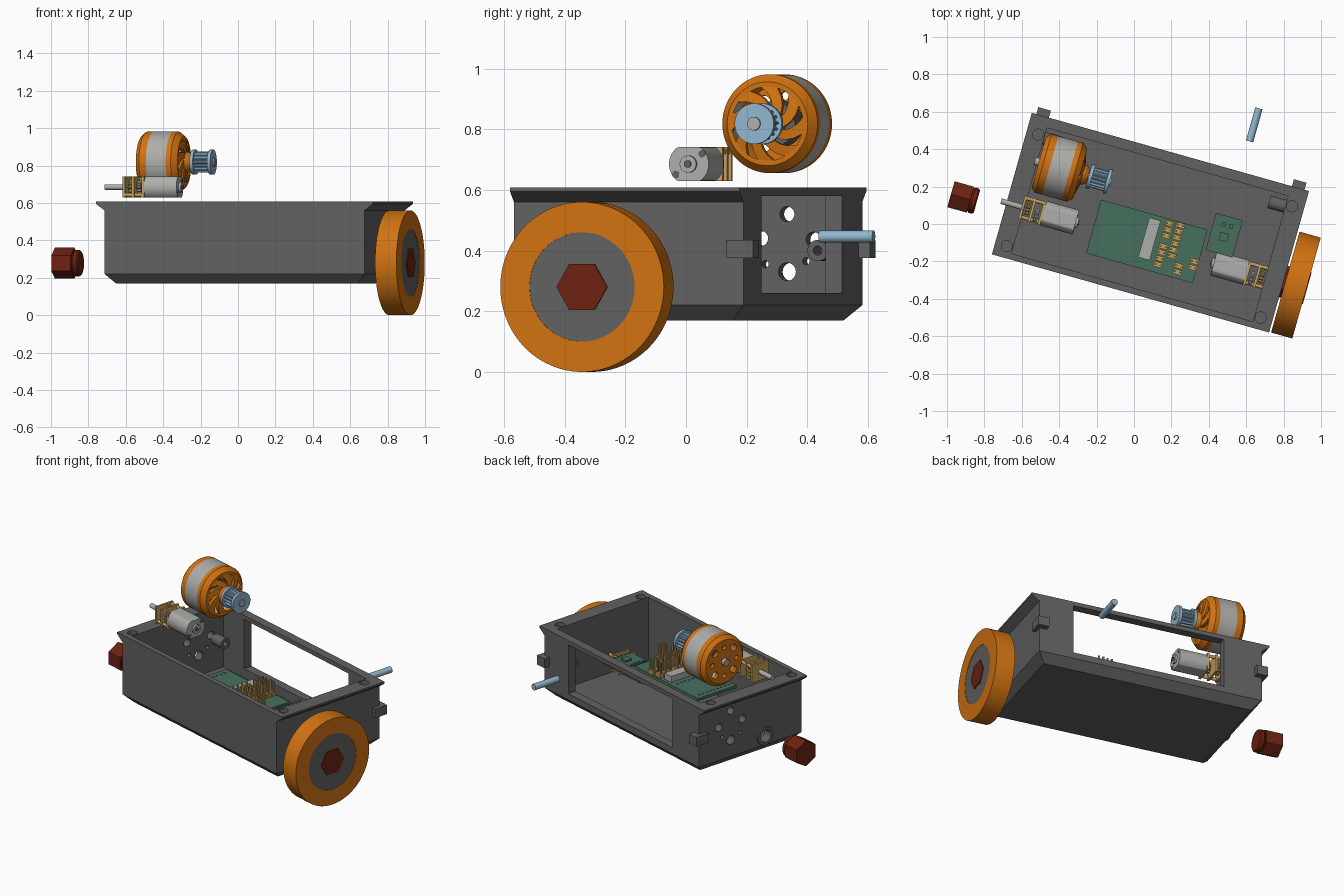
import bpy, bmesh, math
from mathutils import Matrix

cube = bpy.data.objects.get("Cube")
if cube:
    bpy.data.objects.remove(cube)

# Everything is laid out along the chassis axes, then turned into place
PLACE = Matrix.Translation((0.088, 0.007, 0)) @ Matrix.Rotation(math.radians(-15.75), 4, 'Z')


def material(name, *rgb):
    m = bpy.data.materials.new(name)
    m.use_nodes = True
    m.diffuse_color = (*rgb, 1)
    m.node_tree.nodes["Principled BSDF"].inputs["Base Color"].default_value = (*rgb, 1)
    return m


GREY = material("charcoal_grey", .12, .12, .12)
ORANGE = material("orange", .64, .17, .006)
SILVER = material("silver", .42, .42, .41)
BLUE = material("light_blue", .28, .47, .62)
RED = material("dark_red", .15, .016, .006)
GREEN = material("board_green", .06, .16, .11)
BRASS = material("brass", .56, .35, .11)


def finish(bm, name, mat):
    bmesh.ops.recalc_face_normals(bm, faces=bm.faces[:])
    me = bpy.data.meshes.new(name)
    bm.to_mesh(me)
    bm.free()
    me.materials.append(mat)
    ob = bpy.data.objects.new(name, me)
    bpy.context.collection.objects.link(ob)
    ob.matrix_world = PLACE
    return ob


def add_box(bm, lo, hi):
    size = [b - a for a, b in zip(lo, hi)]
    mid = [(a + b) / 2 for a, b in zip(lo, hi)]
    bmesh.ops.create_cube(bm, size=1, matrix=Matrix.Translation(mid) @ Matrix.Diagonal((*size, 1)))


def boxes(name, mat, *spans):
    bm = bmesh.new()
    for lo, hi in spans:
        add_box(bm, lo, hi)
    return finish(bm, name, mat)


def bridge(bm, rings, closed=False):
    n = len(rings[0])
    for a, b in zip(rings, rings[1:] + rings[:1] if closed else rings[1:]):
        for i in range(n):
            j = (i + 1) % n
            bm.faces.new((a[i], a[j], b[j], b[i]))
    if not closed:
        bm.faces.new(rings[0])
        bm.faces.new(rings[-1])


def add_lathe(bm, profile, v, z, n=48, closed=False, phase=0, teeth=False, flat=9):
    # Profile of (distance along x, radius) spun about an axis parallel to x
    rings = []
    for u, r in profile:
        ring = []
        for i in range(n):
            t = phase + math.tau * i / n
            q = r * (.85 if teeth and i // 2 % 2 else 1)
            dz = max(-flat, min(flat, q * math.sin(t)))
            ring.append(bm.verts.new((u, v + q * math.cos(t), z + dz)))
        rings.append(ring)
    bridge(bm, rings, closed)


def lathe(name, mat, profile, v, z, **kw):
    bm = bmesh.new()
    add_lathe(bm, profile, v, z, **kw)
    return finish(bm, name, mat)


def rod(u0, u1, r):
    return [(u0, r), (u1, r)]


def tube(u0, u1, r0, r1):
    return [(u0, r0), (u0, r1), (u1, r1), (u1, r0)]


def cut(ob, bm):
    tool = finish(bm, "cutter", GREY)
    tool.hide_render = True
    mod = ob.modifiers.new("cut", 'BOOLEAN')
    mod.operation, mod.object, mod.solver = 'DIFFERENCE', tool, 'EXACT'
    bpy.context.view_layer.update()
    ob_eval = ob.evaluated_get(bpy.context.evaluated_depsgraph_get())
    me = bpy.data.meshes.new_from_object(ob_eval)
    ob.modifiers.clear()
    ob.data = me
    bpy.data.objects.remove(tool)


# Chassis tray: chamfered base, flared end lips, open top
bm = bmesh.new()
rings = []
for z, u, front, back in [(.17, .672, -.343, .343), (.22, .722, -.393, .393), (.56, .722, -.393, .393),
                          (.595, .77, -.393, .393), (.607, .77, -.393, .393),
                          (.607, .67, -.36, .337), (.2, .67, -.36, .337)]:
    rings.append([bm.verts.new(p) for p in ((-u, front, z), (u, front, z), (u, back, z), (-u, back, z))])
bridge(bm, rings)
tray = finish(bm, "chassis_tray", GREY)

# Rear window, lid screw holes and motor mounting holes
bm = bmesh.new()
add_box(bm, (-.475, .3, .26), (.5, .45, .58))
for u in (-.705, .705):
    for v in (-.328, .29):
        bmesh.ops.create_cone(bm, cap_ends=True, segments=32, radius1=.03, radius2=.03, depth=.1,
                              matrix=Matrix.Translation((u, v, .63)))
for v, z, r in [(.15, .33, .03), (.15, .52, .025), (.06, .44, .025), (.24, .436, .025),
                (.075, .355, .012), (.215, .365, .012), (-.11, .28, .04)]:
    add_lathe(bm, rod(-.8, -.6, r), v, z, n=24)
cut(tray, bm)
lathe("axle_collar", GREY, tube(-.732, -.72, .04, .058), -.11, .28, closed=True)

# Side clips and their pivot bosses
for s, side in ((-1, "right"), (1, "left")):
    lo, hi = sorted((s * .675, s * .745))
    boxes(side + "_clip", GREY, ((lo, .34, .375), (hi, .432, .435)))
    lathe(side + "_clip_boss", GREY, tube(s * .675, s * .58, .015, .035), .28, .4, closed=True, n=32)

# Wheel with hexagonal hub, and the spare hub
lathe("wheel_tire", ORANGE, tube(.78, .898, .18, .28), -.11, .28, closed=True, n=96)
lathe("wheel_disc", GREY, rod(.782, .896, .181), -.11, .28, n=96)
lathe("wheel_hub", RED, rod(.77, .902, .087), -.11, .28, n=6)
lathe("spare_hub", RED, rod(-1.068, -.96, .083), -.143, .278, n=6, phase=math.pi / 6)
lathe("spare_hub_boss", RED, [(-.96, .062), (-.95, .07), (-.932, .07), (-.924, .062)], -.143, .278)

# Loose pin lying across the chassis
pin = lathe("loose_pin", BLUE, rod(-.092, .092, .02), 0, 0, n=32)
pin.matrix_world = PLACE @ Matrix.Translation((.392, .654, .446)) @ Matrix.Rotation(math.pi / 2, 4, 'Z')


# Geared motors, one loose above the tray and one driving the wheel
def gear_motor(side, s, v, z):
    def span(u0, u1):
        return s * u0, s * u1

    def turned(part, mat, u0, u1, r, dv=0, dz=0, **kw):
        lathe(f"{side}_{part}", mat, rod(*span(u0, u1), r), v + dv, z + dz, **kw)

    turned("motor_can", SILVER, .385, .565, .068, flat=.056)
    turned("motor_bearing", SILVER, .372, .385, .028)
    turned("motor_tip", GREY, .366, .372, .012, n=16)
    for d in (-.045, .045):
        turned("motor_vent", GREY, .383, .385, .012, dz=d * .75, dv=d, n=16)
    turned("output_shaft", SILVER, .68, .8, .015, n=24)
    plates = []
    for u in (.565, .62, .672):
        a, b = sorted(span(u, u + .014))
        plates.append(((a, v - .065, z - .056), (b, v + .065, z + .056)))
    boxes(side + "_gearbox_plates", BRASS, *plates)
    turned("large_gear", BRASS, .64, .662, .046, dv=.012, teeth=True, n=48)
    turned("small_gear", SILVER, .588, .61, .036, dv=-.02, teeth=True, n=40)
    for dv in (-.052, .052):
        turned("gearbox_post", BRASS, .57, .68, .01, dv=dv, dz=dv * .8, n=16)


gear_motor("loose", -1, -.106, .685)
gear_motor("drive", 1, -.117, .28)

# Large motor: perforated back cap, steel band, swirl-spoked front
MV, MZ = .15, .818
cap = lathe("motor_back_cap", ORANGE, [(-.662, .02), (-.662, .14), (-.638, .163), (-.6, .163),
                                       (-.6, .148), (-.64, .135), (-.64, .02)], MV, MZ, closed=True, n=64)
bm = bmesh.new()
for k in range(8):
    t = math.tau * k / 8
    r = .1 if k % 2 else .092
    add_lathe(bm, rod(-.7, -.62, .022 if k % 2 else .014), MV + r * math.cos(t), MZ + r * math.sin(t), n=20)
cut(cap, bm)
lathe("motor_band", SILVER, tube(-.6, -.49, .148, .163), MV, MZ, closed=True, n=64)
lathe("motor_front_ring", ORANGE, [(-.49, .148), (-.49, .163), (-.462, .163), (-.432, .138),
                                   (-.432, .122), (-.462, .146)], MV, MZ, closed=True, n=64)
lathe("motor_front_hub", ORANGE, [(-.46, .055), (-.41, .055), (-.388, .042)], MV, MZ)
lathe("motor_stator", GREY, rod(-.61, -.5, .075), MV, MZ)
lathe("motor_shaft", SILVER, rod(-.685, -.262, .022), MV, MZ, n=32)
bm = bmesh.new()
for k in range(8):
    rings = []
    for i in range(6):
        f = i / 5
        r, t = .045 + .095 * f, math.tau * k / 8 + .9 * f
        half = .016 + .014 * f
        u = -.415 - .022 * f
        ring = []
        for du, side in ((0, -1), (0, 1), (-.022, 1), (-.022, -1)):
            a = t + side * half / r
            ring.append(bm.verts.new((u + du, MV + r * math.cos(a), MZ + r * math.sin(a))))
        rings.append(ring)
    bridge(bm, rings)
finish(bm, "motor_spokes", ORANGE)

# Toothed pulley on the large motor
lathe("pulley_teeth", BLUE, rod(-.37, -.285, .056), MV, MZ, n=64, teeth=True)
for name, u0 in (("inner", -.385), ("outer", -.288)):
    lathe(f"pulley_{name}_flange", BLUE, rod(u0, u0 + .018, .067), MV, MZ)

# Circuit boards with connector, chips, solder pads and pin headers
TOP = .41
boxes("main_board", GREEN, ((-.287, -.25, TOP - .018), (.305, .047, TOP)))
boxes("small_board", GREEN, ((.323, -.06, TOP - .018), (.472, .145, TOP)))
boxes("board_connector", SILVER, ((-.013, -.195, TOP), (.05, .025, TOP + .04)))
boxes("small_board_chips", GREEN, ((.375, .01, TOP), (.42, .055, TOP + .012)),
      ((.37, .085, TOP), (.39, .11, TOP + .012)), ((.41, .085, TOP), (.43, .11, TOP + .012)))
pads = [(u, -.22 + .028 * i) for u in (-.25, -.05) for i in range(9)]
pads += [(u, -.04 + .028 * i) for u in (.335, .46) for i in range(6)]
boxes("solder_pads", GREY, *[((u - .005, v - .005, TOP), (u + .005, v + .005, TOP + .003)) for u, v in pads])
bases, pins = [], []
for u, v0, count in [(.1, -.045, 3), (.1, -.205, 4), (.158, -.14, 6), (.21, -.215, 2), (.283, -.17, 2)]:
    for i in range(count):
        v = v0 + .034 * i
        bases.append(((u - .024, v - .014, TOP), (u + .024, v + .014, TOP + .022)))
        for du in (-.014, .014):
            pins.append(((u + du - .005, v - .005, TOP), (u + du + .005, v + .005, TOP + .095)))
boxes("header_bases", BRASS, *bases)
boxes("header_pins", BRASS, *pins)

# Smooth the round parts while keeping edges sharp
bpy.ops.object.select_all(action='DESELECT')
for ob in bpy.context.collection.objects:
    if ob.type == 'MESH':
        ob.select_set(True)
        bpy.context.view_layer.objects.active = ob
bpy.ops.object.shade_smooth_by_angle(angle=math.radians(25))
